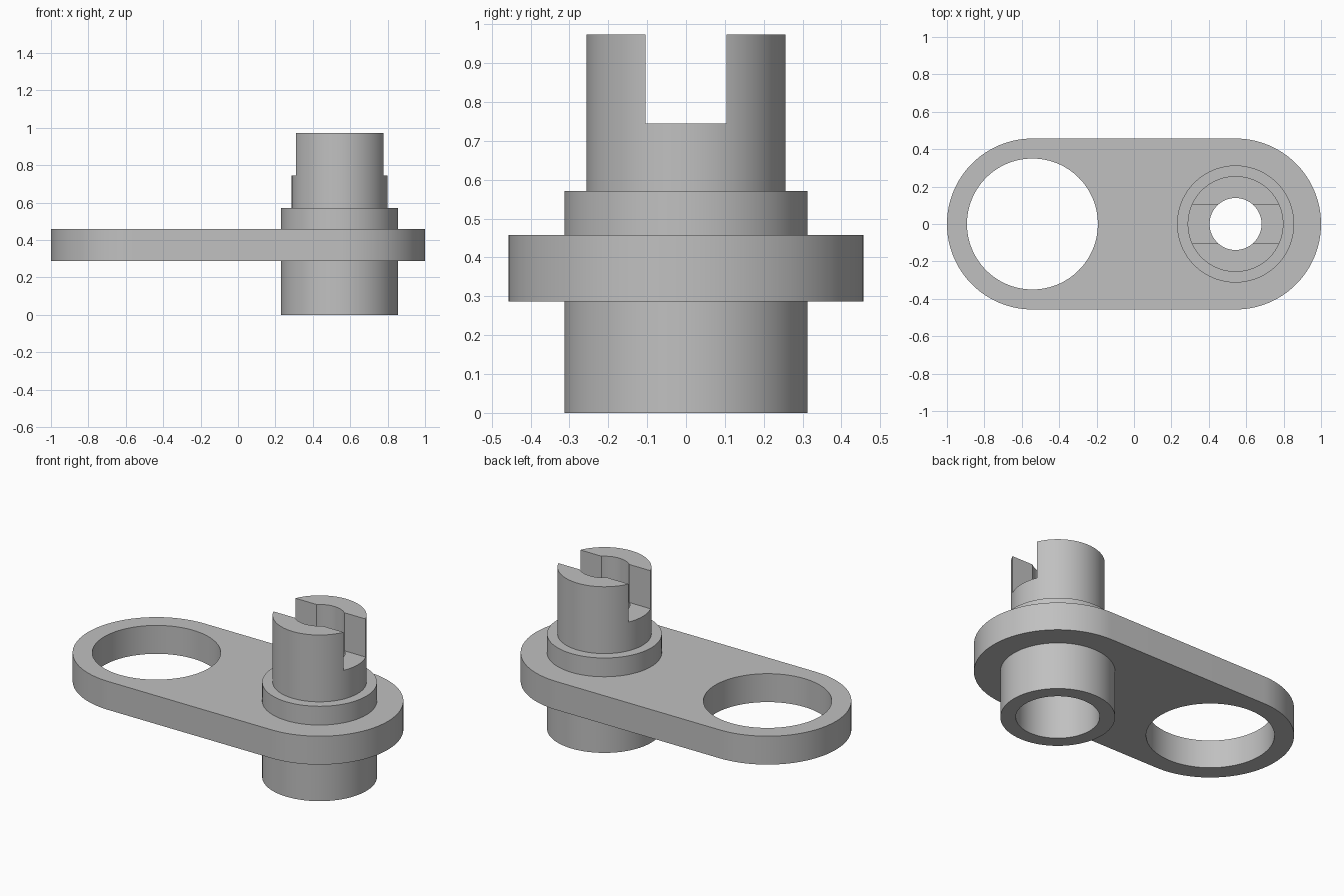
import bpy, bmesh
from math import sin, cos, pi, radians

cube = bpy.data.objects.get("Cube")
if cube:
    bpy.data.objects.remove(cube, do_unlink=True)

SEG = 128
AXIS_X = 0.543       # distance of both ring centres from the middle
TOP = 0.973

metal = bpy.data.materials.new("plain grey")
metal.use_nodes = True
grey = (0.53, 0.53, 0.53, 1)
metal.diffuse_color = grey
metal.node_tree.nodes["Principled BSDF"].inputs["Base Color"].default_value = grey


def prism(name, outline, z0, z1):
    """Extrude a flat outline from z0 up to z1."""
    bm = bmesh.new()
    base = bm.faces.new([bm.verts.new((x, y, z0)) for x, y in outline])
    top = bmesh.ops.extrude_face_region(bm, geom=[base])["geom"]
    bmesh.ops.translate(bm, vec=(0, 0, z1 - z0),
                        verts=[v for v in top if isinstance(v, bmesh.types.BMVert)])
    bmesh.ops.recalc_face_normals(bm, faces=bm.faces)
    mesh = bpy.data.meshes.new(name)
    bm.to_mesh(mesh)
    bm.free()
    mesh.materials.append(metal)
    obj = bpy.data.objects.new(name, mesh)
    bpy.context.collection.objects.link(obj)
    return obj


def arc(cx, r, start, sweep, n):
    return [(cx + r * cos(start + sweep * i / n), r * sin(start + sweep * i / n))
            for i in range(n + 1)]


def cylinder(name, cx, r, z0, z1):
    return prism(name, arc(cx, r, 0, 2 * pi, SEG)[:-1], z0, z1)


def combine(target, other, operation):
    mod = target.modifiers.new(other.name, "BOOLEAN")
    mod.operation, mod.solver, mod.object = operation, "EXACT", other
    bpy.context.view_layer.objects.active = target
    bpy.ops.object.modifier_apply(modifier=mod.name)
    bpy.data.objects.remove(other, do_unlink=True)


# Round-ended arm plate
END_R = 0.457
link = prism("link_arm",
             arc(AXIS_X, END_R, -pi / 2, pi, SEG // 2)
             + arc(-AXIS_X, END_R, pi / 2, pi, SEG // 2), 0.287, 0.458)

# Stepped post through one end
combine(link, cylinder("boss", AXIS_X, 0.313, 0, 0.571), "UNION")
combine(link, cylinder("neck", AXIS_X, 0.256, 0.4, TOP), "UNION")

# Large ring hole, wide lower bore and narrow upper bore
combine(link, cylinder("ring_hole", -AXIS_X, 0.35, 0.1, 0.7), "DIFFERENCE")
combine(link, cylinder("lower_bore", AXIS_X, 0.229, -0.1, 0.458), "DIFFERENCE")
combine(link, cylinder("upper_bore", AXIS_X, 0.139, 0.35, 1.1), "DIFFERENCE")

# Drive slot across the top of the neck
SLOT = 0.104
slot = [(0.1, -SLOT), (1, -SLOT), (1, SLOT), (0.1, SLOT)]
combine(link, prism("slot", slot, 0.744, 1.1), "DIFFERENCE")

# Smooth round walls, keep crisp edges
bpy.ops.object.select_all(action="DESELECT")
link.select_set(True)
bpy.context.view_layer.objects.active = link
bpy.ops.object.shade_smooth_by_angle(angle=radians(30))
